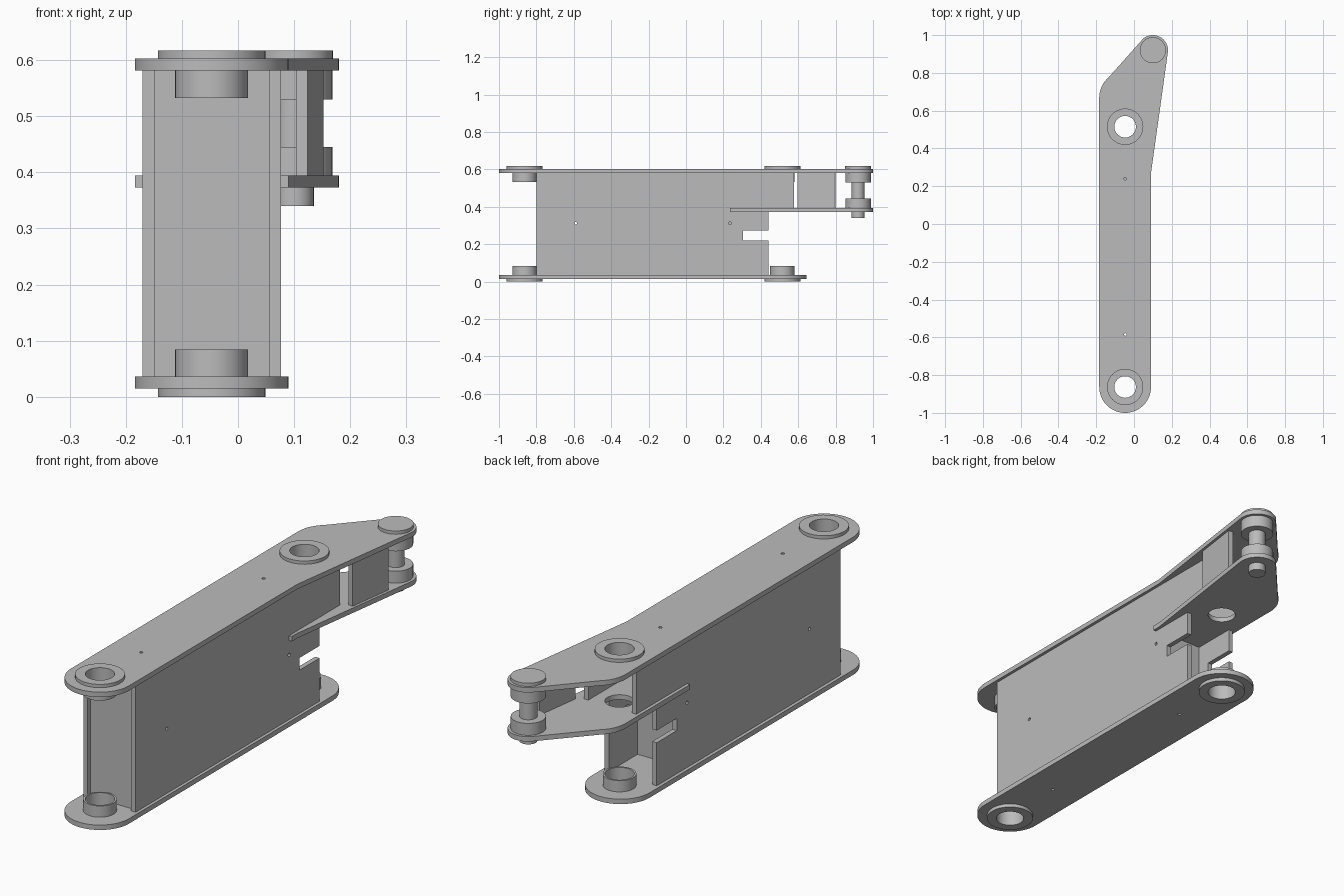
import bpy, bmesh, math
from mathutils import Matrix, Vector

cube = bpy.data.objects.get("Cube")
if cube:
    bpy.data.objects.remove(cube, do_unlink=True)

steel = bpy.data.materials.new("steel_grey")
steel.use_nodes = True
GREY = (0.5, 0.5, 0.5, 1)
steel.diffuse_color = GREY
steel.node_tree.nodes["Principled BSDF"].inputs["Base Color"].default_value = GREY

# Main dimensions
AXIS = -0.047                        # centre line of the arm
FRONT, REAR = (AXIS, -0.863), (AXIS, 0.515)
TIP = (0.1, 0.92)
R_ARM, R_TIP, BORE, PEG = 0.137, 0.08, 0.057, 0.007
SHEET = 0.021
LOW, MID, TOP = 0.015, 0.373, 0.582  # undersides of the three plates
FLOOR = LOW + SHEET
UPRIGHT = Matrix(((0, 0, 1, 0), (1, 0, 0, 0), (0, 1, 0, 0), (0, 0, 0, 1)))


def arc(centre, radius, start, end, steps=16):
    angles = [math.radians(start + (end - start) * i / steps) for i in range(steps + 1)]
    return [(centre[0] + radius * math.cos(a), centre[1] + radius * math.sin(a)) for a in angles]


def circle(centre, radius, steps=48):
    return arc(centre, radius, 0, 360, steps)[:-1]


def extrude(name, loops, start, end, matrix=Matrix()):
    """Solid from an outline followed by its holes, from start to end on the local z axis."""
    curve = bpy.data.curves.new(name, 'CURVE')
    curve.dimensions = '2D'
    curve.fill_mode = 'BOTH'
    curve.extrude = (end - start) / 2
    for loop in loops:
        spline = curve.splines.new('POLY')
        spline.points.add(len(loop) - 1)
        for point, (x, y) in zip(spline.points, loop):
            point.co = (x, y, 0, 1)
        spline.use_cyclic_u = True
    obj = bpy.data.objects.new(name, curve)
    bpy.context.collection.objects.link(obj)
    bpy.ops.object.select_all(action='DESELECT')
    obj.select_set(True)
    bpy.context.view_layer.objects.active = obj
    bpy.ops.object.convert(target='MESH')
    obj = bpy.context.view_layer.objects.active
    mesh = obj.data
    mesh.transform(matrix @ Matrix.Translation((0, 0, (start + end) / 2)))
    bm = bmesh.new()
    bm.from_mesh(mesh)
    bmesh.ops.remove_doubles(bm, verts=bm.verts, dist=0.0001)
    bmesh.ops.recalc_face_normals(bm, faces=bm.faces)
    bm.to_mesh(mesh)
    bm.free()
    mesh.materials.clear()
    mesh.materials.append(steel)
    bpy.ops.object.shade_smooth_by_angle(angle=math.radians(30))
    return obj


# Flat plates: the top and middle plates share the cranked nose
nose = arc(TIP, R_TIP, -8, 131) + arc((AXIS, 0.67), R_ARM, 131, 180)
bend = [(AXIS + R_ARM, 0.27)]
front_end = arc(FRONT, R_ARM, 180, 360, 32)
pegs = [circle((AXIS, y), PEG, 16) for y in (-0.585, 0.24)]
bores = [circle(c, BORE) for c in (FRONT, REAR)]
extrude("top_plate", [front_end + bend + nose] + bores + pegs, TOP, TOP + SHEET)
extrude("bottom_plate", [front_end + arc((AXIS, 0.508), R_ARM, 0, 180, 32)] + bores + pegs,
        LOW, FLOOR)
shelf_start = [(AXIS - R_ARM, 0.235), (AXIS + R_ARM, 0.235)]
extrude("middle_plate", [shelf_start + bend + nose, bores[1]], MID, MID + SHEET)

# Side walls with the open slot and the taller rear step
wall = [(-0.8, FLOOR), (0.44, FLOOR), (0.44, 0.22), (0.305, 0.22), (0.305, 0.272),
        (0.44, 0.272), (0.44, 0.383), (0.578, 0.383), (0.578, TOP), (-0.8, TOP)]
wall_pegs = [circle((y, 0.312), PEG, 16) for y in (-0.59, 0.235)]
for side, x in (("right", -0.17), ("left", 0.056)):
    extrude(side + "_wall", [wall] + wall_pegs, x, x + SHEET, UPRIGHT)

# Cross webs between the walls
for end, y in (("front", -0.782), ("rear", 0.225)):
    web = [(-0.149, y), (0.056, y), (0.056, y + SHEET), (-0.149, y + SHEET)]
    extrude(end + "_web", [web], FLOOR, TOP)

# Slanted stiffener under the nose
a, b = Vector((0.124, 0.595)), Vector((0.152, 0.797))
inward = Vector((a.y - b.y, b.x - a.x)).normalized() * SHEET
extrude("nose_stiffener", [[tuple(p) for p in (a, b, b + inward, a + inward)]], MID + SHEET, TOP)

# Pivot bushings: a wide outer collar and a narrower inner sleeve
for end, centre, bore in (("front", FRONT, bores[0]), ("rear", REAR, bores[1])):
    for level, collar, sleeve in (("bottom", (0, LOW), (FLOOR, 0.084)),
                                  ("top", (TOP + SHEET, 0.617), (0.533, TOP))):
        extrude(f"{end}_{level}_collar", [circle(centre, 0.096), bore], *collar)
        extrude(f"{end}_{level}_sleeve", [circle(centre, 0.065), bore], *sleeve)

# Nose pin with its head and two bosses
for name, radius, start, end in (("pin_head", 0.069, TOP + SHEET, 0.617),
                                 ("upper_pin_boss", 0.068, 0.53, TOP),
                                 ("lower_pin_boss", 0.068, MID + SHEET, 0.445),
                                 ("pin_shaft", 0.035, 0.34, TOP)):
    extrude(name, [circle(TIP, radius)], start, end)
